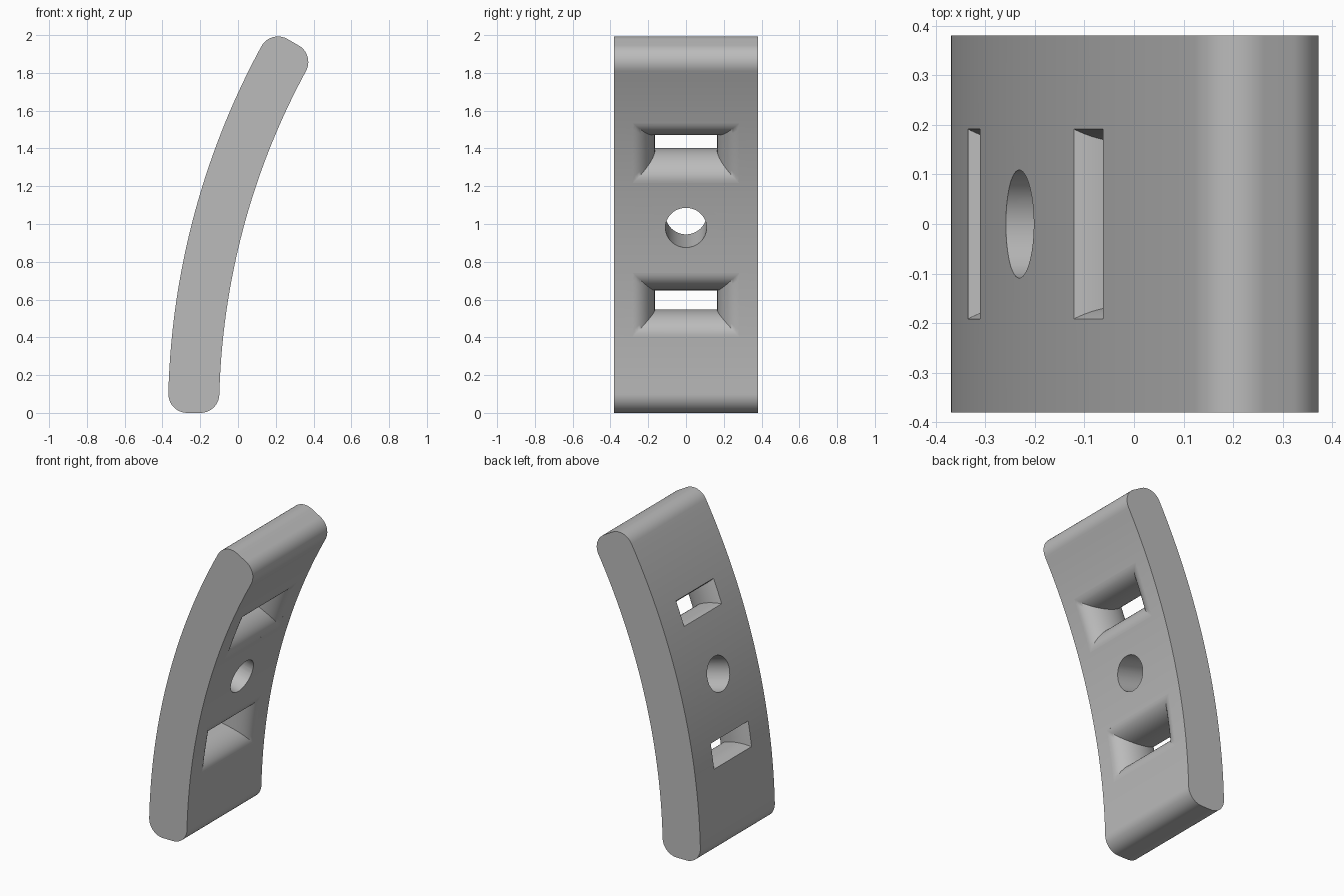
import bpy, bmesh
from math import sin, cos, asin, pi, radians

if "Cube" in bpy.data.objects:
    bpy.data.objects.remove(bpy.data.objects["Cube"])

INNER, OUTER, FILLET = 3.79, 4.06, 0.1    # arc radii and end rounding
HALF_WIDTH, CENTRE_X = 0.38, 3.69
MID = radians(15)                         # the plate spans 0 to 30 degrees


def place(u, v, y):
    """Arc frame (u along the middle radius, v along the arc) to world."""
    return (CENTRE_X - u * cos(MID) + v * sin(MID), y, u * sin(MID) + v * cos(MID))


def make_object(name, bm):
    bmesh.ops.recalc_face_normals(bm, faces=bm.faces)
    mesh = bpy.data.meshes.new(name)
    bm.to_mesh(mesh)
    bm.free()
    obj = bpy.data.objects.new(name, mesh)
    bpy.context.collection.objects.link(obj)
    return obj


def loft(name, rings):
    """Closed solid through rings that have equal point counts."""
    bm = bmesh.new()
    loops = [[bm.verts.new(p) for p in ring] for ring in rings]
    for a, b in zip(loops, loops[1:]):
        for i in range(len(a)):
            j = (i + 1) % len(a)
            bm.faces.new((a[i], a[j], b[j], b[i]))
    bm.faces.new(loops[0])
    bm.faces.new(loops[-1][::-1])
    return make_object(name, bm)


def arc(radius, end, steps):
    return [(radius * cos(end * i / steps), radius * sin(end * i / steps))
            for i in range(steps + 1)]


def corner(radius, start, stop, steps=10):
    """Rounded end corner, its centre one fillet below the end plane."""
    lean = asin(FILLET / radius)
    c = MID - lean
    points = []
    for i in range(steps + 1):
        a = c + start + (stop - start) * i / steps
        points.append((radius * cos(c) + FILLET * cos(a), radius * sin(c) + FILLET * sin(a)))
    return points, c, lean


# Curved plate: half of the side profile, mirrored about the middle radius
lean = asin(FILLET / (OUTER - FILLET))
outer_corner, outer_end, _ = corner(OUTER - FILLET, 0, pi / 2 + lean)
lean = asin(FILLET / (INNER + FILLET))
inner_corner, inner_end, _ = corner(INNER + FILLET, pi / 2 + lean, pi)
half = (arc(OUTER, outer_end, 28)[:-1] + outer_corner + inner_corner
        + arc(INNER, inner_end, 28)[-2::-1])
profile = half + [(u, -v) for u, v in half[-2:0:-1]]
plate = loft("curved_plate", [[place(u, v, y) for u, v in profile]
                              for y in (-HALF_WIDTH, HALF_WIDTH)])


# Window cutter: rectangular throat with lips flaring smoothly to the inner face
def window_cutter(name, angle):
    half_y, half_v, flare, depth = 0.165, 0.054, 0.115, 0.165
    sections = [(-0.03, flare)]
    for i in range(25):
        s = pi / 2 * 1.48 * i / 24
        sections.append((depth * (1 - cos(s)), flare * (1 - sin(s))))
    sections.append((0.32, sections[-1][1]))
    rings, n = [], 10
    for d, grow in sections:
        rho, w, h = INNER + d, half_y + grow, half_v + grow
        side = [-h + 2 * h * i / n for i in range(n + 1)]
        path = [(t, w) for t in side] + [(t, -w) for t in reversed(side)]
        rings.append([place(rho * cos(angle + t / rho), rho * sin(angle + t / rho), y)
                      for t, y in path])
    return loft(name, rings)


# Round hole cutter along the middle radius
def hole_cutter(name, radius=0.109, count=48):
    turns = [2 * pi * i / count for i in range(count)]
    return loft(name, [[place(u, radius * sin(a), radius * cos(a)) for a in turns]
                       for u in (INNER - 0.1, OUTER + 0.1)])


cutters = [window_cutter("lower_window_cutter", radians(-6.3)),
           window_cutter("upper_window_cutter", radians(6.3)),
           hole_cutter("hole_cutter")]

bpy.ops.object.select_all(action="DESELECT")
bpy.context.view_layer.objects.active = plate
plate.select_set(True)
for cutter in cutters:
    cutter.hide_render = True
    mod = plate.modifiers.new("cut", "BOOLEAN")
    mod.operation, mod.solver, mod.object = "DIFFERENCE", "EXACT", cutter
    bpy.ops.object.modifier_apply(modifier=mod.name)
    bpy.data.objects.remove(cutter)

# Plain grey material
grey = bpy.data.materials.new("plain_grey")
grey.use_nodes = True
colour = (0.5, 0.5, 0.5, 1)
grey.diffuse_color = colour
grey.node_tree.nodes["Principled BSDF"].inputs["Base Color"].default_value = colour
plate.data.materials.clear()
plate.data.materials.append(grey)

bpy.ops.object.shade_smooth_by_angle(angle=radians(30))
normals = plate.modifiers.new("even_shading", "WEIGHTED_NORMAL")
normals.keep_sharp = True
